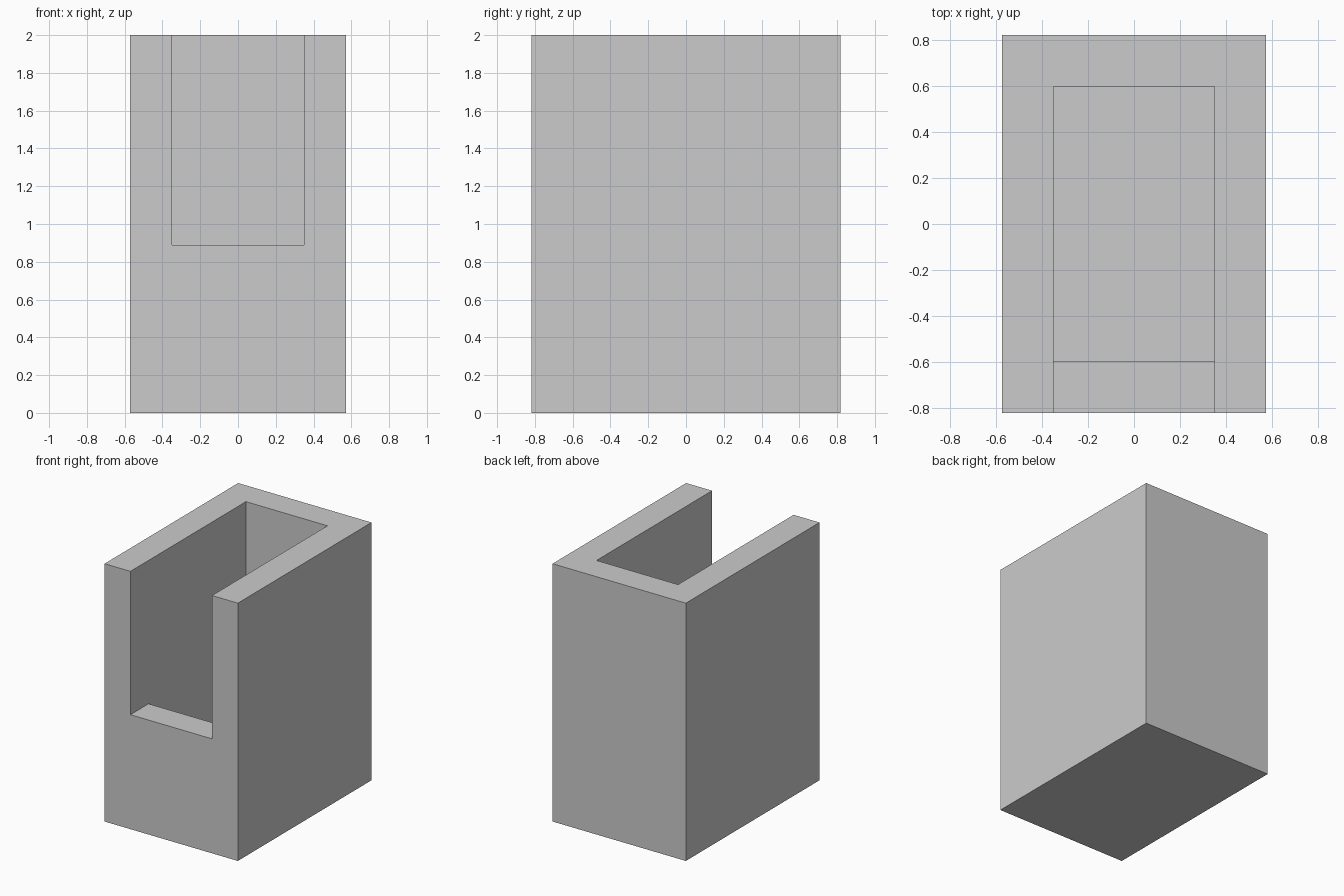
import bpy
import bmesh

cube = bpy.data.objects.get("Cube")
if cube:
    bpy.data.objects.remove(cube, do_unlink=True)

WALL = 0.222
HALF_X, HALF_Y, HEIGHT = 0.572, 0.819, 2.0
SILL = 4 * WALL

grey = bpy.data.materials.new("light grey")
grey.use_nodes = True
colour = (0.6, 0.6, 0.6, 1)
grey.diffuse_color = colour
grey.node_tree.nodes["Principled BSDF"].inputs["Base Color"].default_value = colour


def extrude_profile(name, profile, half_width):
    """Extrude a closed (y, z) profile symmetrically along x."""
    bm = bmesh.new()
    face = bm.faces.new([bm.verts.new((-half_width, y, z)) for y, z in profile])
    extruded = bmesh.ops.extrude_face_region(bm, geom=[face])["geom"]
    verts = [v for v in extruded if isinstance(v, bmesh.types.BMVert)]
    bmesh.ops.translate(bm, verts=verts, vec=(2 * half_width, 0, 0))
    bmesh.ops.recalc_face_normals(bm, faces=bm.faces)
    mesh = bpy.data.meshes.new(name)
    bm.to_mesh(mesh)
    bm.free()
    mesh.materials.append(grey)
    obj = bpy.data.objects.new(name, mesh)
    bpy.context.collection.objects.link(obj)
    return obj


# Outer block
holder = extrude_profile(
    "open_front_holder",
    [(-HALF_Y, 0), (HALF_Y, 0), (HALF_Y, HEIGHT), (-HALF_Y, HEIGHT)],
    HALF_X)

# Pocket and front opening, cut together as one L-shaped profile
inner_y, over = HALF_Y - WALL, 0.2
cutter = extrude_profile(
    "pocket_cutter",
    [(-inner_y, WALL), (inner_y, WALL), (inner_y, HEIGHT + over),
     (-HALF_Y - over, HEIGHT + over), (-HALF_Y - over, SILL), (-inner_y, SILL)],
    HALF_X - WALL)
cutter.hide_render = True

cut = holder.modifiers.new("pocket", "BOOLEAN")
cut.operation = "DIFFERENCE"
cut.solver = "EXACT"
cut.object = cutter
bpy.context.view_layer.objects.active = holder
bpy.ops.object.modifier_apply(modifier=cut.name)
bpy.data.objects.remove(cutter, do_unlink=True)
